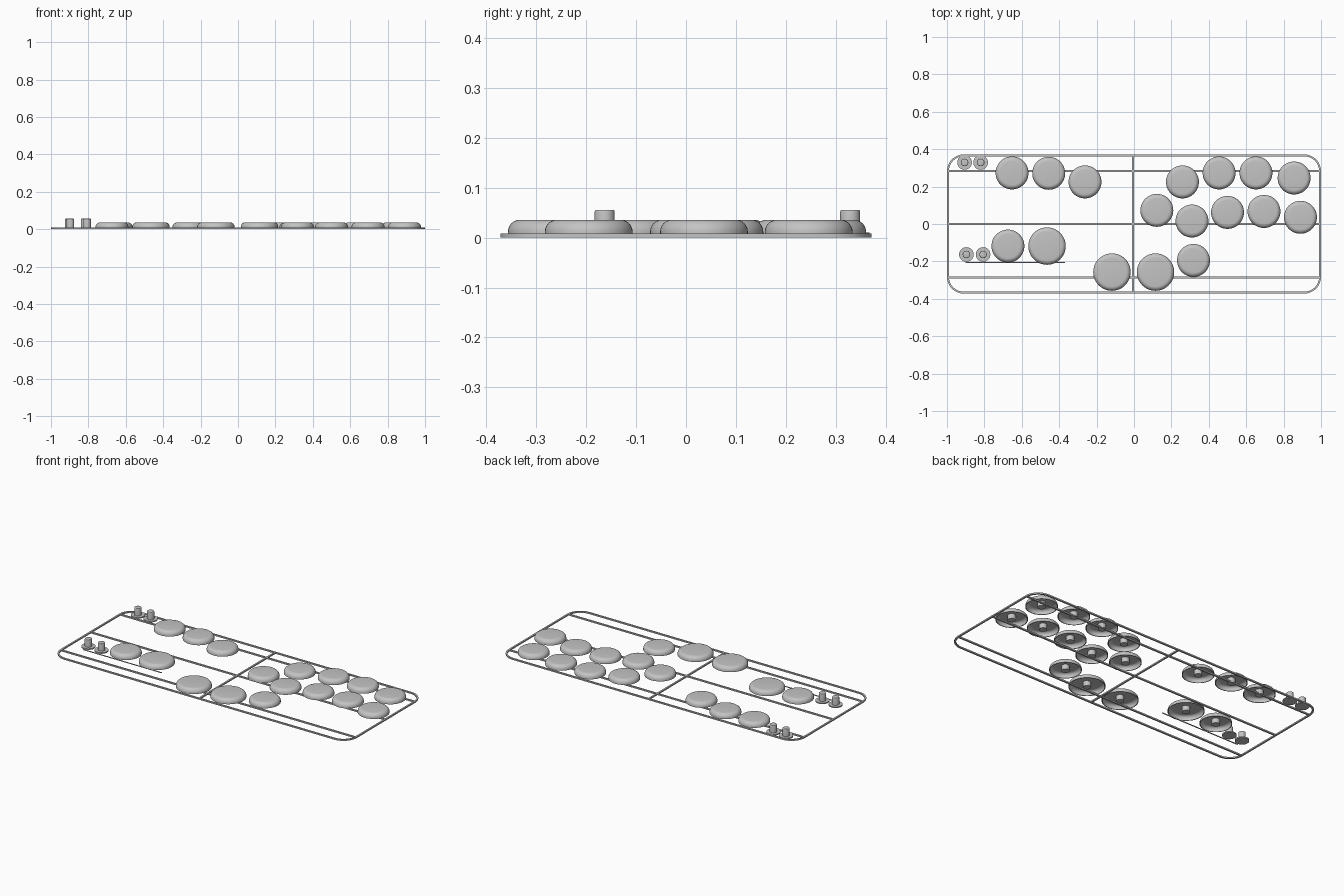
import bpy, bmesh, math
from mathutils import Vector

old = bpy.data.objects.get("Cube")
if old:
    bpy.data.objects.remove(old, do_unlink=True)

GREY = (0.55, 0.55, 0.55, 1)
mat = bpy.data.materials.new("plain_grey")
mat.use_nodes = True
mat.diffuse_color = GREY
mat.node_tree.nodes["Principled BSDF"].inputs["Base Color"].default_value = GREY


def finish(name, bm, loc=(0, 0, 0), smooth=False):
    bmesh.ops.recalc_face_normals(bm, faces=bm.faces)
    me = bpy.data.meshes.new(name)
    bm.to_mesh(me)
    bm.free()
    ob = bpy.data.objects.new(name, me)
    ob.location = loc
    me.materials.append(mat)
    bpy.context.collection.objects.link(ob)
    if smooth:
        bpy.ops.object.select_all(action="DESELECT")
        ob.select_set(True)
        bpy.context.view_layer.objects.active = ob
        bpy.ops.object.shade_smooth_by_angle(angle=math.radians(35))
    return ob


def lathe(bm, profile, steps=48):
    """Spin an (r, z) outline about the z axis."""
    verts = [bm.verts.new((r, 0, z)) for r, z in profile]
    edges = [bm.edges.new(pair) for pair in zip(verts, verts[1:])]
    bmesh.ops.spin(bm, geom=verts + edges, cent=(0, 0, 0), axis=(0, 0, 1),
                   angle=2 * math.pi, steps=steps, use_duplicate=False)
    bmesh.ops.remove_doubles(bm, verts=bm.verts, dist=1e-5)


def arc(r, z, radius, n=6):
    """Quarter round running from the wall up to the top."""
    turns = [math.pi / 2 * i / n for i in range(n + 1)]
    return [(r + radius * math.cos(t), z + radius * math.sin(t)) for t in turns]


def bar(name, x0, x1, y0, y1, height):
    bm = bmesh.new()
    bmesh.ops.create_cube(bm, size=1)
    for v in bm.verts:
        v.co = Vector((x1 if v.co.x > 0 else x0, y1 if v.co.y > 0 else y0,
                       height if v.co.z > 0 else 0))
    finish(name, bm)


# Rounded outer frame
def rounded_loop(hx, hy, r, n=8):
    pts = []
    for k, (sx, sy) in enumerate([(1, 1), (-1, 1), (-1, -1), (1, -1)]):
        for i in range(n + 1):
            a = math.pi / 2 * (k + i / n)
            pts.append((sx * (hx - r) + r * math.cos(a), sy * (hy - r) + r * math.sin(a)))
    return pts


HX, HY, R, W, H = 1.0, 0.372, 0.09, 0.01, 0.008
bm = bmesh.new()
rings = []
for inset, z in [(0, 0), (0, H), (W, H), (W, 0)]:
    loop = rounded_loop(HX - inset, HY - inset, R - inset)
    rings.append([bm.verts.new((x, y, z)) for x, y in loop])
for a, b in zip(rings, rings[1:] + rings[:1]):
    for i in range(len(a)):
        j = (i + 1) % len(a)
        bm.faces.new((a[i], a[j], b[j], b[i]))
finish("outer_frame", bm, smooth=True)

# Cross bars
half = W / 2
for name, y in [("back_bar", 0.284), ("middle_bar", 0.0), ("front_bar", -0.286)]:
    bar(name, -HX + half, HX - half, y - half, y + half, H)
bar("centre_bar", -0.005 - half, -0.005 + half, -HY + half, HY - half, H)
bar("short_bar", -0.9, -0.37, -0.208, -0.203, 0.004)

# Hollow round caps with a stem inside
SMALL, LARGE = 0.088, 0.1
caps = [
    (-0.652, 0.273, SMALL), (-0.456, 0.271, SMALL), (-0.262, 0.225, SMALL),
    (0.259, 0.225, SMALL), (0.455, 0.273, SMALL), (0.652, 0.273, SMALL),
    (0.856, 0.246, SMALL), (0.122, 0.073, SMALL), (0.31, 0.016, SMALL),
    (0.5, 0.062, SMALL), (0.695, 0.067, SMALL), (0.89, 0.036, SMALL),
    (0.318, -0.195, SMALL), (-0.674, -0.118, SMALL), (-0.465, -0.118, LARGE),
    (-0.118, -0.257, LARGE), (0.115, -0.257, LARGE),
]
BASE, TOP, ROUND, WALL = 0.006, 0.036, 0.024, 0.004
for i, (x, y, r) in enumerate(caps, 1):
    outer = arc(r - ROUND, TOP - ROUND, ROUND)
    inner = arc(r - ROUND, TOP - ROUND, ROUND - WALL)[::-1]
    profile = ([(0, TOP)] + outer[::-1] + [(r, BASE), (r - WALL, BASE)]
               + inner[::-1] + [(0.022, TOP - WALL), (0.022, 0.003), (0, 0.003)])
    bm = bmesh.new()
    lathe(bm, profile)
    finish(f"round_cap_{i}", bm, (x, y, 0), smooth=True)

# Small knobs on flat discs
for i, (x, y) in enumerate([(-0.906, 0.329), (-0.82, 0.329),
                            (-0.896, -0.163), (-0.807, -0.163)], 1):
    profile = [(0, 0.003), (0.039, 0.003), (0.039, 0.01), (0.02, 0.01)]
    profile += arc(0.016, 0.052, 0.004, 3) + [(0, 0.056)]
    bm = bmesh.new()
    lathe(bm, profile, 32)
    finish(f"knob_{i}", bm, (x, y, 0), smooth=True)
